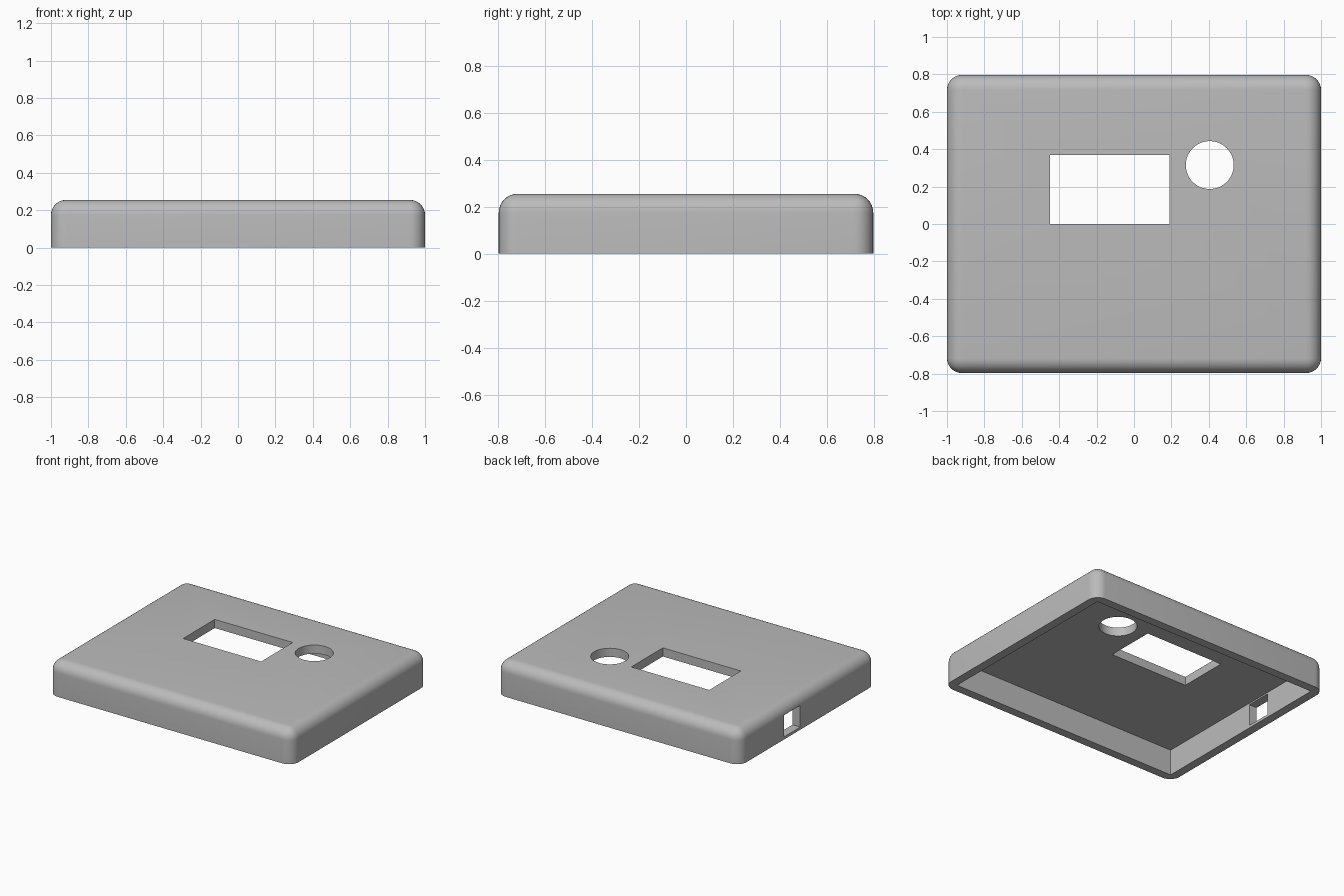
import bpy, bmesh
from mathutils import Matrix

cube = bpy.data.objects.get("Cube")
if cube:
    bpy.data.objects.remove(cube, do_unlink=True)

HX, HY, H = 1.0, 0.797, 0.255
WALL, RADIUS = 0.064, 0.08

grey = bpy.data.materials.new("light grey plastic")
grey.use_nodes = True
colour = (0.5, 0.5, 0.5, 1)
grey.diffuse_color = colour
grey.node_tree.nodes["Principled BSDF"].inputs["Base Color"].default_value = colour


def add_object(name, bm):
    mesh = bpy.data.meshes.new(name)
    bm.to_mesh(mesh)
    bm.free()
    mesh.materials.append(grey)
    obj = bpy.data.objects.new(name, mesh)
    bpy.context.collection.objects.link(obj)
    return obj


def box_mesh(lo, hi):
    bm = bmesh.new()
    size = [b - a for a, b in zip(lo, hi)]
    mid = [(a + b) / 2 for a, b in zip(lo, hi)]
    bmesh.ops.create_cube(bm, size=1, matrix=Matrix.Translation(mid) @ Matrix.Diagonal((*size, 1)))
    return bm


# Outer body: rounded everywhere except around the open bottom
bm = box_mesh((-HX, -HY, 0), (HX, HY, H))
rounded = [e for e in bm.edges if any(v.co.z > H / 2 for v in e.verts)]
bmesh.ops.bevel(bm, geom=rounded, offset=RADIUS, segments=8, profile=0.5, affect='EDGES')
shell = add_object("enclosure_shell", bm)

# Hollow, window, round opening and side port
hole = bmesh.new()
bmesh.ops.create_cone(hole, cap_ends=True, segments=64, radius1=0.128, radius2=0.128,
                      depth=0.4, matrix=Matrix.Translation((0.405, 0.315, H)))
cutters = [
    add_object("hollow_cutter", box_mesh((WALL - HX, WALL - HY, -0.1), (HX - WALL, HY - WALL, H - WALL))),
    add_object("window_cutter", box_mesh((-0.45, 0, 0.1), (0.19, 0.37, 0.4))),
    add_object("port_cutter", box_mesh((-1.1, 0.09, 0.02), (-0.85, 0.28, 0.18))),
    add_object("round_hole_cutter", hole),
]
bpy.ops.object.select_all(action='DESELECT')
bpy.context.view_layer.objects.active = shell
shell.select_set(True)
for cutter in cutters:
    cut = shell.modifiers.new(cutter.name, 'BOOLEAN')
    cut.operation = 'DIFFERENCE'
    cut.solver = 'EXACT'
    cut.object = cutter
    bpy.ops.object.modifier_apply(modifier=cut.name)
for cutter in cutters:
    bpy.data.objects.remove(cutter, do_unlink=True)

bpy.ops.object.shade_smooth_by_angle(angle=0.6)
